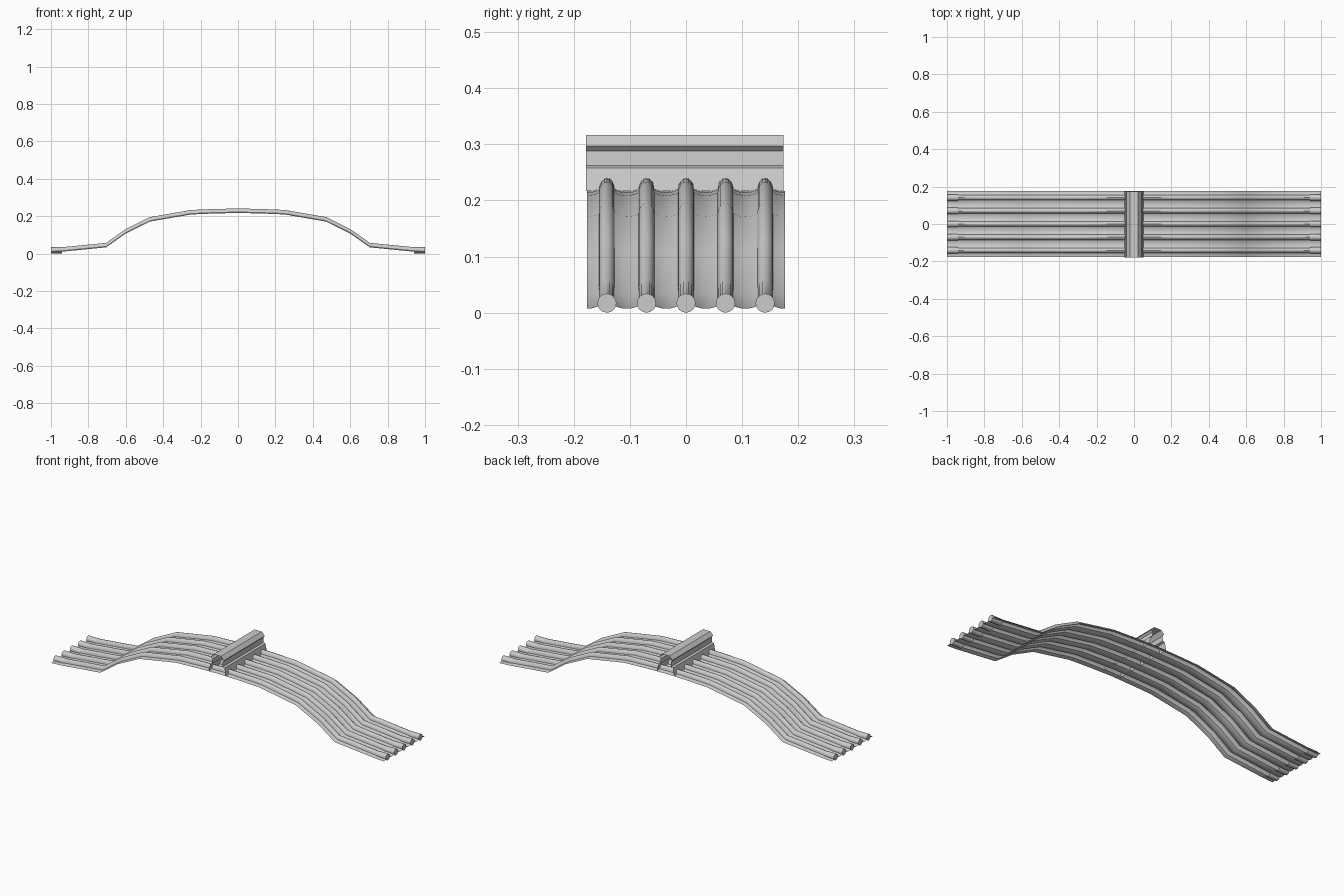
import bpy, bmesh, math

if "Cube" in bpy.data.objects:
    bpy.data.objects.remove(bpy.data.objects["Cube"])

PITCH = 0.0705      # spacing of the tile ridges
RIDGES = [i * PITCH for i in range(-2, 3)]


def make_object(name, verts, faces):
    mesh = bpy.data.meshes.new(name)
    mesh.from_pydata(verts, [], faces)
    bm = bmesh.new()
    bm.from_mesh(mesh)
    bmesh.ops.recalc_face_normals(bm, faces=bm.faces)
    if sum(f.normal.z * f.calc_area() for f in bm.faces) < -1e-6:
        bmesh.ops.reverse_faces(bm, faces=bm.faces)
    bm.to_mesh(mesh)
    bm.free()
    ob = bpy.data.objects.new(name, mesh)
    bpy.context.collection.objects.link(ob)
    bpy.ops.object.select_all(action='DESELECT')
    ob.select_set(True)
    bpy.context.view_layer.objects.active = ob
    bpy.ops.object.shade_smooth_by_angle(angle=math.radians(30))
    return ob


def grid_faces(rows, cols):
    return [(r * cols + c, r * cols + c + 1, (r + 1) * cols + c + 1, (r + 1) * cols + c)
            for r in range(rows - 1) for c in range(cols - 1)]


# Roof sheet: swept tile cross-section (round ridges, shallow troughs)
half = [(0, 0.220), (0.13, 0.217), (0.25, 0.212), (0.47, 0.174), (0.6, 0.11),
        (0.705, 0.036), (0.94, 0.013), (1.0, 0.010)]
path = [(-x, z) for x, z in reversed(half[1:])] + half

section = []
R = 0.014
for y0 in RIDGES:
    for k in range(4):                                    # left half of trough
        t = k / 4
        section.append((y0 - PITCH / 2 + t * (PITCH / 2 - R), -0.003 + 0.005 * t * t))
    for k in range(9):                                    # ridge
        a = math.pi * (1 - k / 8)
        section.append((y0 + R * math.cos(a), 0.002 + 0.019 * math.sin(a)))
    for k in range(3, 0, -1):                             # right half of trough
        t = k / 4
        section.append((y0 + PITCH / 2 - t * (PITCH / 2 - R), -0.003 + 0.005 * t * t))
section.append((RIDGES[-1] + PITCH / 2, -0.003))

verts = [(x, y, z + dz) for x, z in path for y, dz in section]
make_object("roof_tiles", verts, grid_faces(len(path), len(section)))

# Round end tiles along both eaves
N = 16
for side, label in ((-1, "left"), (1, "right")):
    verts, faces = [], []
    for y0 in RIDGES:
        b = len(verts)
        for x in (0.94, 1.0):
            for k in range(N):
                a = 2 * math.pi * k / N
                verts.append((side * x, y0 + 0.017 * math.cos(a), 0.017 + 0.017 * math.sin(a)))
        faces += [(b + k, b + (k + 1) % N, b + N + (k + 1) % N, b + N + k) for k in range(N)]
        faces.append(tuple(range(b + N, b + 2 * N)))
    make_object("eave_ends_" + label, verts, faces)

# Ridge cap: open moulded profile running front to back
right = [(0.022, 0.317), (0.036, 0.302), (0.039, 0.297), (0.030, 0.288),
         (0.032, 0.262), (0.043, 0.258), (0.052, 0.217)]
profile = [(-x, z) for x, z in reversed(right)] + right
verts = [(x, y, z) for x, z in profile for y in (-0.178, 0.174)]
make_object("ridge_cap", verts, grid_faces(len(profile), 2))
